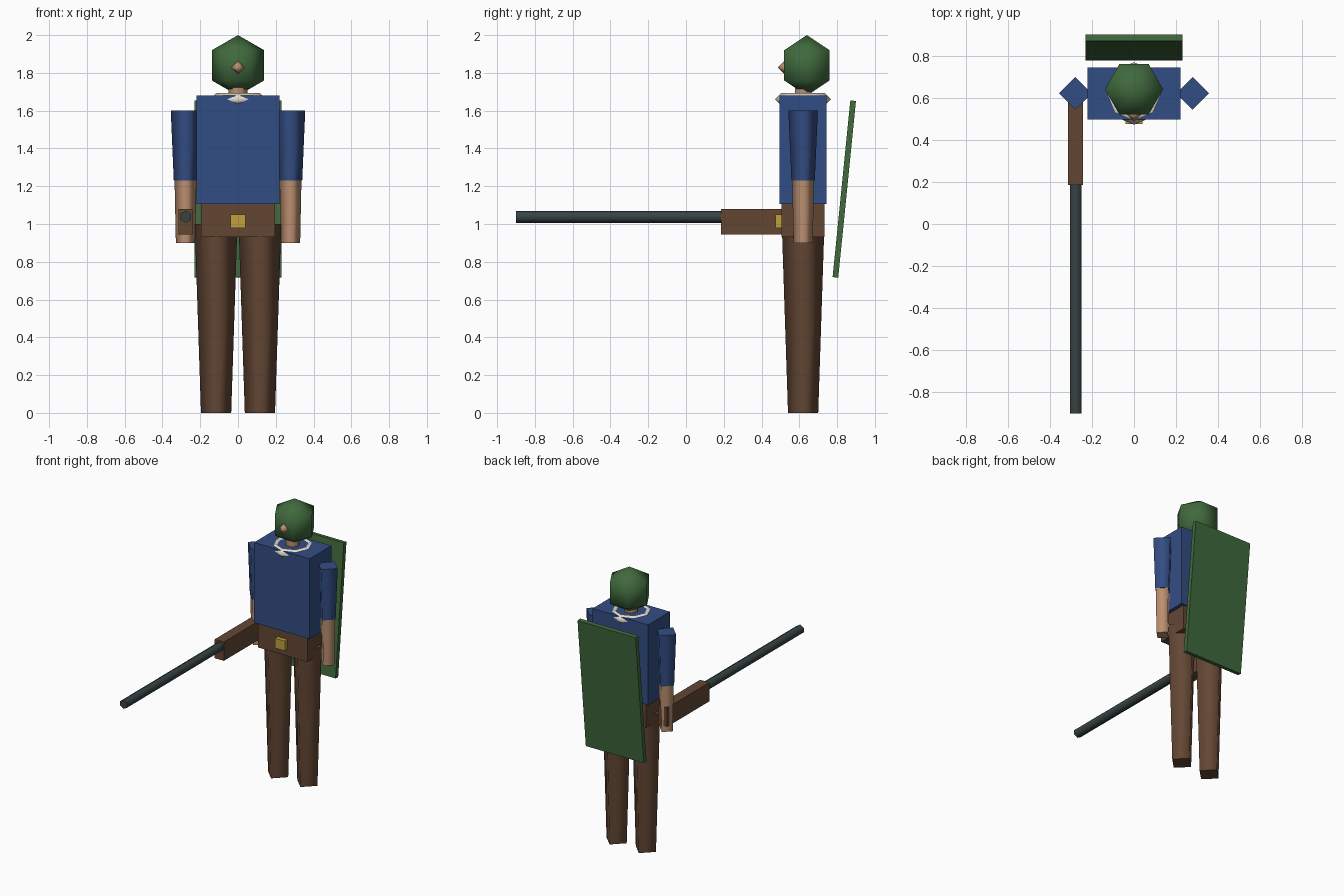
import bpy, bmesh, math
from mathutils import Matrix

cube = bpy.data.objects.get("Cube")
if cube:
    bpy.data.objects.remove(cube, do_unlink=True)


def material(name, r, g, b):
    """Flat colour given in 0-255 display values, stored as linear."""
    color = [(c / 255) ** 2.2 for c in (r, g, b)] + [1]
    m = bpy.data.materials.new(name)
    m.diffuse_color = color
    m.use_nodes = True
    m.node_tree.nodes["Principled BSDF"].inputs["Base Color"].default_value = color
    return m


BLUE = material("blue cloth", 54, 78, 130)
BROWN = material("brown", 99, 72, 55)
SKIN = material("skin", 186, 142, 112)
GREEN = material("green", 66, 105, 63)
STEEL = material("dark steel", 58, 69, 69)
GOLD = material("gold", 190, 160, 62)
CREAM = material("cream", 226, 221, 209)

BODY_Y = 0.62


def finish(name, bm, mat, loc, tilt=0):
    bmesh.ops.recalc_face_normals(bm, faces=bm.faces)
    mesh = bpy.data.meshes.new(name)
    bm.to_mesh(mesh)
    bm.free()
    mesh.materials.append(mat)
    ob = bpy.data.objects.new(name, mesh)
    ob.location = loc
    ob.rotation_euler.x = tilt
    bpy.context.collection.objects.link(ob)
    return ob


def box(name, mat, center, size, tilt=0):
    bm = bmesh.new()
    bmesh.ops.create_cube(bm, size=1, matrix=Matrix.Diagonal((*size, 1)))
    return finish(name, bm, mat, center, tilt)


def lathe(name, mat, loc, profile, sides, phase=0, tilt=0):
    """Smooth-sided solid of revolution from (radius, height) pairs, flat caps."""
    bm = bmesh.new()
    rings = []
    for r, z in profile:
        if r == 0:
            rings.append([bm.verts.new((0, 0, z))] * sides)
            continue
        angles = [phase + math.tau * i / sides for i in range(sides)]
        rings.append([bm.verts.new((r * math.cos(a), r * math.sin(a), z)) for a in angles])
    for low, high in zip(rings, rings[1:]):
        for i in range(sides):
            j = (i + 1) % sides
            corners = dict.fromkeys((low[i], low[j], high[j], high[i]))
            bm.faces.new(corners).smooth = True
    for ring, (r, z) in ((rings[0], profile[0]), (rings[-1], profile[-1])):
        if r > 0:
            cap = bm.faces.new(ring)
            for edge in cap.edges:
                edge.smooth = False
    return finish(name, bm, mat, loc, tilt)


# Torso, hips and buckle
box("torso", BLUE, (0, BODY_Y, 1.393), (0.44, 0.248, 0.575))
box("hips", BROWN, (0, BODY_Y, 1.018), (0.39, 0.228, 0.175))
box("belt_buckle", GOLD, (0, 0.495, 1.015), (0.08, 0.04, 0.07))

# Four-sided tapered limbs on both sides
for side, s in (("left", 1), ("right", -1)):
    lathe(side + "_leg", BROWN, (s * 0.116, BODY_Y, 0), [(0.08, 0), (0.113, 1.0)], 4)
    lathe(side + "_sleeve", BLUE, (s * 0.278, BODY_Y, 1.23), [(0.062, 0), (0.078, 0.37)], 4)
    lathe(side + "_forearm", SKIN, (s * 0.278, BODY_Y, 0.9), [(0.051, 0), (0.058, 0.335)], 4)

# Neck, collar, helmeted head and nose
lathe("neck", SKIN, (0, BODY_Y, 1.66), [(0.05, 0), (0.05, 0.1)], 6)
bpy.ops.mesh.primitive_torus_add(location=(0, BODY_Y, 1.66), major_radius=0.115,
                                 minor_radius=0.033, major_segments=8, minor_segments=4)
collar = bpy.context.object
collar.name = "collar"
collar.data.materials.append(CREAM)
bpy.ops.object.shade_smooth()
R = 0.16
head = [(R * math.sin(math.pi * i / 3) if i % 3 else 0, -R * math.cos(math.pi * i / 3))
        for i in range(4)]
lathe("helmet_head", GREEN, (0, 0.64, 1.84), head, 6)
lathe("nose", SKIN, (0, 0.523, 1.829), [(0, -0.038), (0.038, 0), (0, 0.038)], 4)

# Tilted cape behind the back
box("cape", GREEN, (0, 0.838, 1.185), (0.46, 0.03, 0.94), -0.1)

# Long gun held in the right hand
box("gun_stock", BROWN, (-0.278, 0.424, 1.012), (0.073, 0.478, 0.135))
lathe("gun_barrel", STEEL, (-0.276, 0.25, 1.038), [(0.032, 0), (0.032, 1.15)], 6,
      math.pi / 2, math.pi / 2)
